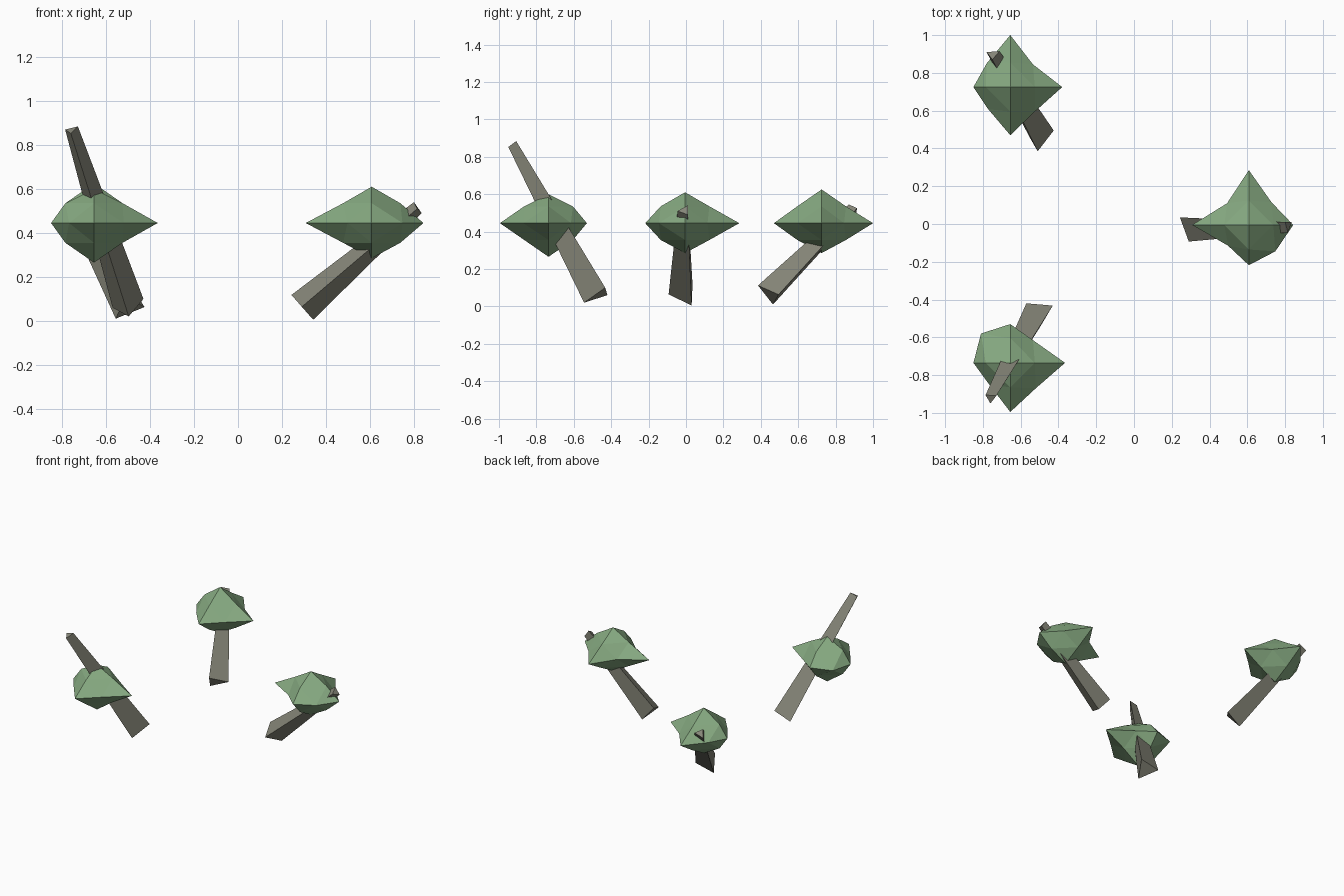
import bpy, bmesh
from mathutils import Vector
from itertools import product

if "Cube" in bpy.data.objects:
    bpy.data.objects.remove(bpy.data.objects["Cube"])


def material(name, color):
    m = bpy.data.materials.new(name)
    m.diffuse_color = (*color, 1)
    m.use_nodes = True
    m.node_tree.nodes["Principled BSDF"].inputs["Base Color"].default_value = m.diffuse_color
    return m


LEAF = material("leaf_green", (0.24, 0.40, 0.22))
BARK = material("bark_grey", (0.24, 0.24, 0.19))


def finish(bm, name, mat):
    bmesh.ops.recalc_face_normals(bm, faces=bm.faces[:])
    me = bpy.data.meshes.new(name)
    bm.to_mesh(me)
    bm.free()
    me.materials.append(mat)
    ob = bpy.data.objects.new(name, me)
    bpy.context.collection.objects.link(ob)


def crown(name, centre, reach, waist):
    """Once-divided octahedron: reach = +x -x +y -y +z -z, waist = xy edge points (++ -+ -- +-)."""
    bm = bmesh.new()
    verts = {}
    ring = dict(zip([(1, 1, 0), (-1, 1, 0), (-1, -1, 0), (1, -1, 0)], waist))

    def vert(d):
        if d not in verts:
            n = sum(abs(c) for c in d)
            if n == 1:
                axis = next(i for i in range(3) if d[i])
                p = Vector(d) * reach[2 * axis + (d[axis] < 0)]
            else:
                m = ring.get(d, 0.13)
                p = Vector((d[0] * m, d[1] * m, d[2] * 0.09))
            verts[d] = bm.verts.new(p + Vector(centre))
        return verts[d]

    for sx, sy, sz in product((1, -1), repeat=3):
        x, y, z = vert((sx, 0, 0)), vert((0, sy, 0)), vert((0, 0, sz))
        xy, yz, zx = vert((sx, sy, 0)), vert((0, sy, sz)), vert((sx, 0, sz))
        # consistent winding in every octant
        for f in ((x, xy, zx), (xy, y, yz), (zx, yz, z), (xy, yz, zx)):
            bm.faces.new(f if sx * sy * sz > 0 else f[::-1])
    finish(bm, name, LEAF)


def trunk(name, base, tip):
    """Tapered three-sided beam between two triangles."""
    bm = bmesh.new()
    b = [bm.verts.new(p) for p in base]
    t = [bm.verts.new(p) for p in tip]
    bm.faces.new(b)
    bm.faces.new(t)
    for i in range(3):
        j = (i + 1) % 3
        bm.faces.new((b[i], b[j], t[j], t[i]))
    finish(bm, name, BARK)


# crowns
crown("back_crown", (-0.655, 0.725, 0.445),
      (0.275, 0.195, 0.275, 0.255, 0.18, 0.16), (0.12, 0.125, 0.117, 0.13))
crown("right_crown", (0.608, -0.005, 0.445),
      (0.235, 0.30, 0.29, 0.213, 0.165, 0.16), (0.12, 0.115, 0.11, 0.14))
crown("front_crown", (-0.655, -0.735, 0.445),
      (0.29, 0.195, 0.205, 0.26, 0.155, 0.18), (0.12, 0.155, 0.113, 0.135))

# leaning trunks
trunk("back_trunk",
      [(-0.51, 0.385, 0.112), (-0.425, 0.495, 0.063), (-0.556, 0.465, 0.01)],
      [(-0.75, 0.87, 0.545), (-0.712, 0.915, 0.525), (-0.78, 0.91, 0.50)])
trunk("right_trunk",
      [(0.243, 0.035, 0.118), (0.29, -0.093, 0.064), (0.342, 0.03, 0.005)],
      [(0.80, 0.01, 0.54), (0.815, -0.045, 0.51), (0.835, 0.01, 0.49)])
trunk("front_trunk",
      [(-0.497, -0.545, 0.02), (-0.43, -0.432, 0.10), (-0.57, -0.42, 0.06)],
      [(-0.76, -0.95, 0.852), (-0.728, -0.908, 0.884), (-0.786, -0.906, 0.87)])
